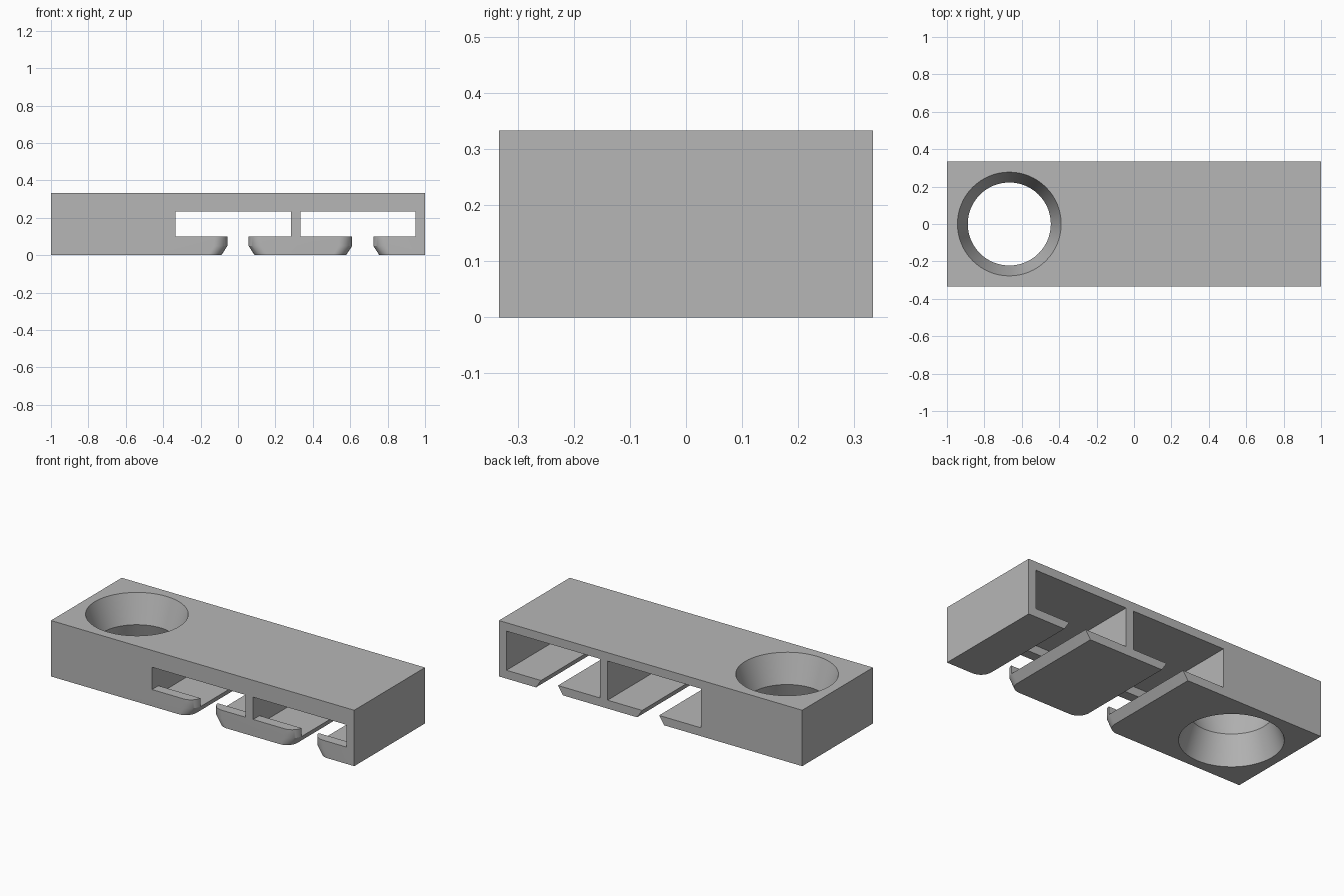
import bpy, bmesh, math

if "Cube" in bpy.data.objects:
    bpy.data.objects.remove(bpy.data.objects["Cube"], do_unlink=True)

L, W, H = 2.0, 2 / 3, 1 / 3
FRONT = -W / 2
LIP = 0.06       # depth of the raised front stop
ROUND = 0.07     # plan rounding at the front mouth of each slot

grey = bpy.data.materials.new("light_grey")
grey.use_nodes = True
colour = (0.47, 0.47, 0.47, 1)
grey.diffuse_color = colour
grey.node_tree.nodes["Principled BSDF"].inputs["Base Color"].default_value = colour


def loft(name, rings):
    """Closed solid skinned through a stack of matching rings."""
    bm = bmesh.new()
    loops = [[bm.verts.new(p) for p in ring] for ring in rings]
    n = len(loops[0])
    for a, b in zip(loops, loops[1:]):
        for i in range(n):
            j = (i + 1) % n
            bm.faces.new((a[i], a[j], b[j], b[i]))
    bm.faces.new(loops[0])
    bm.faces.new(loops[-1])
    bmesh.ops.recalc_face_normals(bm, faces=bm.faces[:])
    mesh = bpy.data.meshes.new(name)
    bm.to_mesh(mesh)
    bm.free()
    mesh.materials.append(grey)
    ob = bpy.data.objects.new(name, mesh)
    bpy.context.collection.objects.link(ob)
    return ob


def box(name, x0, x1, y0, y1, z0, z1):
    return loft(name, [[(x0, y0, z), (x1, y0, z), (x1, y1, z), (x0, y1, z)]
                       for z in (z0, z1)])


def gap_ring(cx, half, z):
    """Plan of the slot mouth: straight sides that flare at the front."""
    side = [(half, 0.5)]
    for i in range(13):
        a = math.pi / 2 * i / 12
        side.append((half + ROUND * (1 - math.cos(a)),
                     FRONT + ROUND * (1 - math.sin(a))))
    side.append((half + ROUND, FRONT - 0.1))
    return ([(cx + x, y, z) for x, y in side] +
            [(cx - x, y, z) for x, y in reversed(side)])


def circle(cx, r, z, n=64):
    return [(cx + r * math.cos(math.tau * i / n),
             r * math.sin(math.tau * i / n), z) for i in range(n)]


# Main block
body = box("slotted_block", -L / 2, L / 2, FRONT, -FRONT, 0, H)
cutters = []

# Two T-shaped channels, open at the back, with a stop at the front
for k, x0 in enumerate((-1 / 3, 1 / 3)):
    x1, cx = x0 + 0.617, x0 + 1 / 3
    cutters += [
        box(f"channel_cutter_{k}", x0, x1, FRONT + LIP, 0.5, 0.05, 0.283),
        box(f"window_cutter_{k}", x0, x1, -0.5, 0.4, 0.1, 0.233),
        loft(f"gap_cutter_{k}", [gap_ring(cx, h, z) for h, z in
             ((0.122, -0.05), (0.056, 0.05), (0.056, 0.15))]),
    ]

# Hourglass through hole
cutters.append(loft("hole_cutter", [circle(-2 / 3, r, z) for r, z in
               ((0.294, -0.05), (0.222, H / 2), (0.294, H + 0.05))]))

for c in cutters:
    mod = body.modifiers.new(c.name, 'BOOLEAN')
    mod.operation, mod.solver, mod.object = 'DIFFERENCE', 'EXACT', c

# Bake the cuts and discard the cutters
bpy.context.view_layer.update()
graph = bpy.context.evaluated_depsgraph_get()
final = bpy.data.meshes.new_from_object(body.evaluated_get(graph))
body.modifiers.clear()
body.data = final
for c in cutters:
    bpy.data.objects.remove(c, do_unlink=True)

bpy.ops.object.select_all(action='DESELECT')
body.select_set(True)
bpy.context.view_layer.objects.active = body
bpy.ops.object.shade_smooth_by_angle(angle=math.radians(25))
